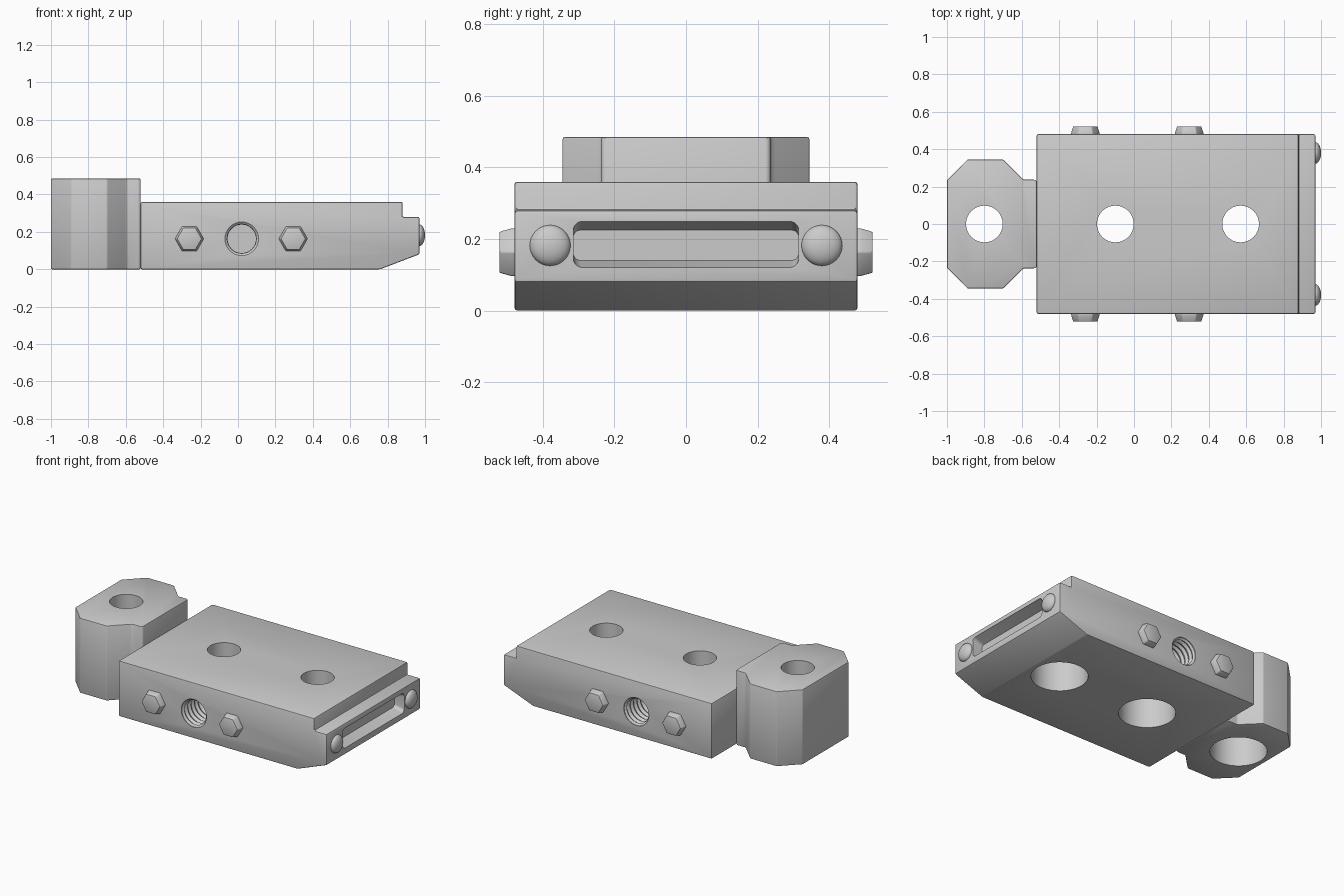
import bpy, bmesh, math
from mathutils import Matrix, Vector

cube = bpy.data.objects.get("Cube")
if cube:
    bpy.data.objects.remove(cube, do_unlink=True)

grey = bpy.data.materials.new("light grey metal")
grey.use_nodes = True
colour = (0.6, 0.6, 0.6, 1)
grey.diffuse_color = colour
grey.node_tree.nodes["Principled BSDF"].inputs["Base Color"].default_value = colour

# Axis frames: each maps a 2D profile plus height into space
AXES = {
    "x": lambda a, b, h: Vector((h, a, b)),
    "y": lambda a, b, h: Vector((a, h, b)),
    "z": lambda a, b, h: Vector((a, b, h)),
}


def loft(name, rings, axis):
    """Skin a stack of rings, each (outline points, height), and cap both ends."""
    bm = bmesh.new()
    rows = [[bm.verts.new(AXES[axis](a, b, h)) for a, b in pts] for pts, h in rings]
    n = len(rows[0])
    for low, high in zip(rows, rows[1:]):
        for i in range(n):
            j = (i + 1) % n
            bm.faces.new((low[i], low[j], high[j], high[i]))
    bm.faces.new(rows[0][::-1])
    bm.faces.new(rows[-1])
    bmesh.ops.recalc_face_normals(bm, faces=bm.faces)
    mesh = bpy.data.meshes.new(name)
    bm.to_mesh(mesh)
    bm.free()
    ob = bpy.data.objects.new(name, mesh)
    mesh.materials.append(grey)
    bpy.context.collection.objects.link(ob)
    return ob


def circle(cx, cy, r, n=48):
    return [(cx + r * math.cos(math.tau * i / n), cy + r * math.sin(math.tau * i / n))
            for i in range(n)]


def rounded_rect(w, z0, z1, r):
    pts = []
    for k, (cy, cz) in enumerate([(w - r, z1 - r), (r - w, z1 - r),
                                  (r - w, z0 + r), (w - r, z0 + r)]):
        for s in range(6):
            t = math.pi / 2 * (k + s / 5)
            pts.append((cy + r * math.cos(t), cz + r * math.sin(t)))
    return pts


def select(ob):
    bpy.ops.object.select_all(action="DESELECT")
    ob.select_set(True)
    bpy.context.view_layer.objects.active = ob


def apply(ob, mod):
    select(ob)
    bpy.ops.object.modifier_apply(modifier=mod.name)


def bevel(ob, width=0.008):
    mod = ob.modifiers.new("edge bevel", "BEVEL")
    mod.width, mod.segments = width, 2
    mod.limit_method = "ANGLE"
    mod.angle_limit = math.radians(15)
    apply(ob, mod)


def cut(ob, cutter):
    cutter.hide_render = True
    mod = ob.modifiers.new("cut", "BOOLEAN")
    mod.operation, mod.solver, mod.object = "DIFFERENCE", "EXACT", cutter
    apply(ob, mod)
    bpy.data.objects.remove(cutter, do_unlink=True)


def finish(ob, angle=30):
    select(ob)
    bpy.ops.object.shade_smooth_by_angle(angle=math.radians(angle))


def bolt_hole(ob, x, step):
    """Narrow through-hole with a wide pocket from below."""
    narrow, wide = circle(x, 0, 0.098), circle(x, 0, 0.168)
    cut(ob, loft("hole_cutter", [(wide, -0.1), (wide, step), (narrow, step),
                                 (narrow, 0.7)], "z"))


# Main block: stepped side profile with a sloped underside at the end
body = loft("main_block", [
    ([(-0.52, 0), (0.76, 0), (0.97, 0.08), (0.97, 0.28), (0.88, 0.28),
      (0.88, 0.36), (-0.52, 0.36)], h) for h in (-0.48, 0.48)], "y")
bevel(body)
for x in (-0.1, 0.57):
    bolt_hole(body, x, 0.24)

# Slot in the end face, narrowing inward
cut(body, loft("slot_cutter", [(rounded_rect(0.315, 0.14, 0.225, 0.02), 0.9),
                               (rounded_rect(0.315, 0.12, 0.25, 0.025), 0.972),
                               (rounded_rect(0.315, 0.12, 0.25, 0.025), 1.05)], "x"))

# Threaded blind holes in both sides
for side in (-1, 1):
    profile = [(0.09, 0.6), (0.09, 0.475), (0.078, 0.465)]
    for k in range(5):
        y = 0.45 - 0.035 * k
        profile += [(0.088, y), (0.076, y - 0.015)]
    cut(body, loft("thread_cutter", [(circle(0.02, 0.163, r, 32), side * y)
                                     for r, y in profile], "y"))
finish(body)

# Tall end lug: octagonal head with a neck that meets the block
half = [(-0.52, 0.228), (-0.53, 0.237), (-0.59, 0.237), (-0.605, 0.25),
        (-0.7, 0.345), (-0.89, 0.345), (-1, 0.235)]
outline = half + [(x, -y) for x, y in reversed(half)]
lug = loft("end_lug", [(outline, 0), (outline, 0.485)], "z")
bevel(lug, 0.006)
bolt_hole(lug, -0.8, 0.34)
finish(lug)

# Hex bolt heads on both sides
for side, label in ((-1, "front"), (1, "back")):
    for n, x in enumerate((-0.26, 0.295)):
        bolt = loft(f"{label}_hex_bolt_{n + 1}", [
            (circle(x, 0.163, r, 6), side * y)
            for r, y in ((0.077, 0.46), (0.077, 0.487), (0.066, 0.522))], "y")
        bevel(bolt, 0.004)
        finish(bolt)

# Domed rivets on the end face
for y, label in ((-0.38, "front"), (0.38, "back")):
    steps = [math.pi / 2 * i / 10 for i in range(10)]
    rings = [(circle(y, 0.182, 0.057, 32), 0.95)]
    rings += [(circle(y, 0.182, 0.057 * math.cos(t), 32), 0.97 + 0.03 * math.sin(t))
              for t in steps]
    finish(loft(f"{label}_rivet", rings, "x"), 40)
